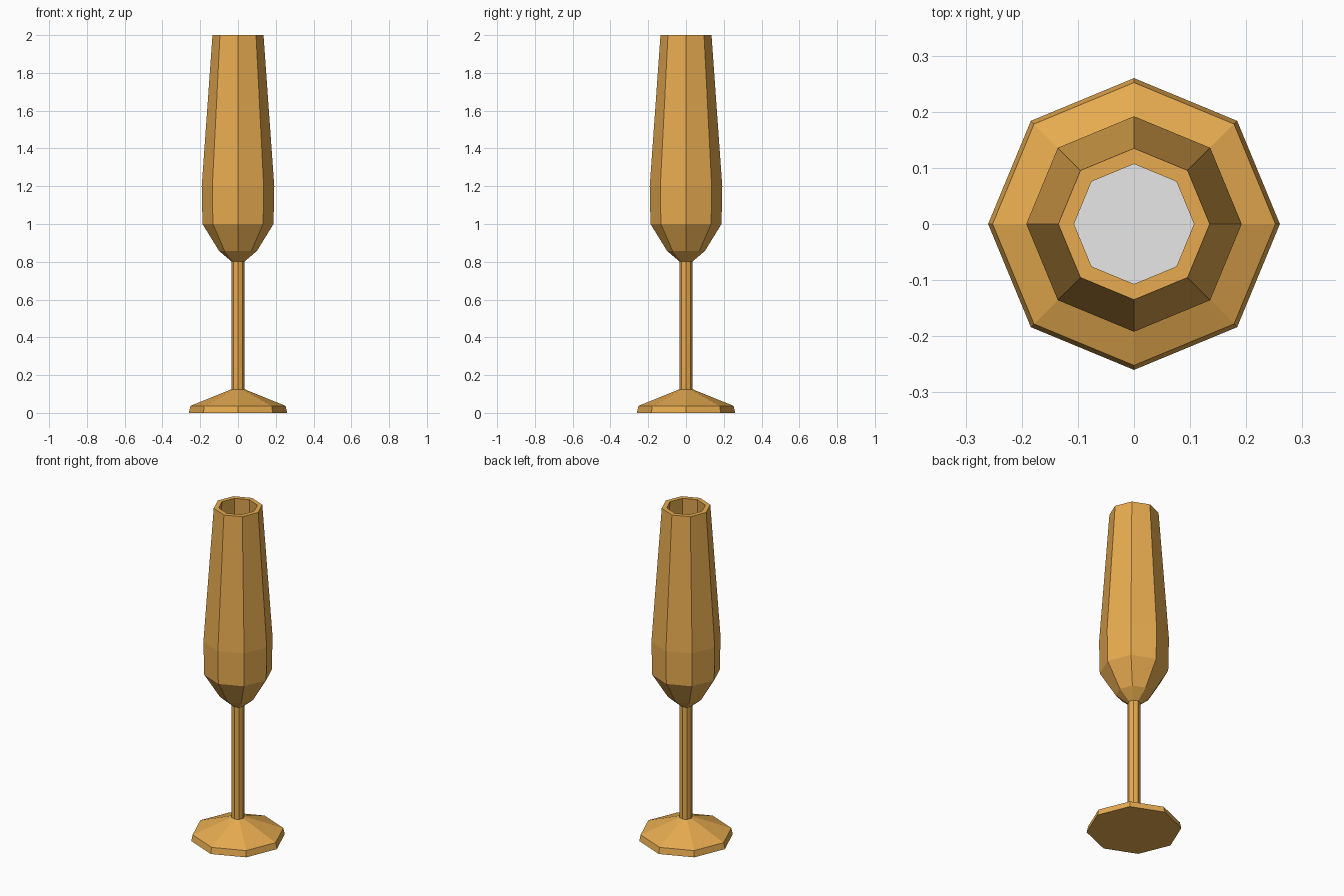
import bpy
import bmesh
from math import cos, sin, tau

SIDES = 8

cube = bpy.data.objects.get("Cube")
if cube:
    bpy.data.objects.remove(cube)


def make_material(name, rgb):
    mat = bpy.data.materials.new(name)
    mat.use_nodes = True
    mat.diffuse_color = (*rgb, 1)
    mat.node_tree.nodes["Principled BSDF"].inputs["Base Color"].default_value = (*rgb, 1)
    return mat


def lathe(name, profile, mat, cap_start=False, cap_end=False):
    """Turn (radius, height) points into a flat-shaded, eight-sided solid."""
    bm = bmesh.new()
    rings = []
    for r, z in profile:
        rings.append([bm.verts.new((r * cos(tau * i / SIDES), r * sin(tau * i / SIDES), z))
                      for i in range(SIDES)])
    for low, high in zip(rings, rings[1:]):
        for i in range(SIDES):
            j = (i + 1) % SIDES
            bm.faces.new((low[i], low[j], high[j], high[i]))
    if cap_start:
        bm.faces.new(rings[0][::-1])
    if cap_end:
        bm.faces.new(rings[-1])
    mesh = bpy.data.meshes.new(name)
    bm.to_mesh(mesh)
    bm.free()
    mesh.materials.append(mat)
    obj = bpy.data.objects.new(name, mesh)
    bpy.context.collection.objects.link(obj)
    return obj


gold = make_material("warm gold", (0.8, 0.41, 0.08))
pale = make_material("pale grey", (0.8, 0.8, 0.8))

# Foot: thin rim with a shallow cone rising to the stem
lathe("foot", [(0.26, 0), (0.252, 0.037), (0.035, 0.125)], gold, cap_start=True)

# Stem
lathe("stem", [(0.035, 0.125), (0.035, 0.802)], gold)

# Bowl: outer wall up to the lip, then the inner wall down to the drink
bowl_outer = [(0.035, 0.802), (0.1, 0.857), (0.188, 1.0), (0.192, 1.2), (0.135, 2.0)]
bowl_inner = [(0.107, 2.0), (0.164, 1.2), (0.16, 1.01)]
lathe("bowl", bowl_outer + bowl_inner, gold)

# Flat surface inside the bowl
lathe("bowl_floor", [(0.16, 1.0), (0.16, 1.01)], pale, cap_end=True)
